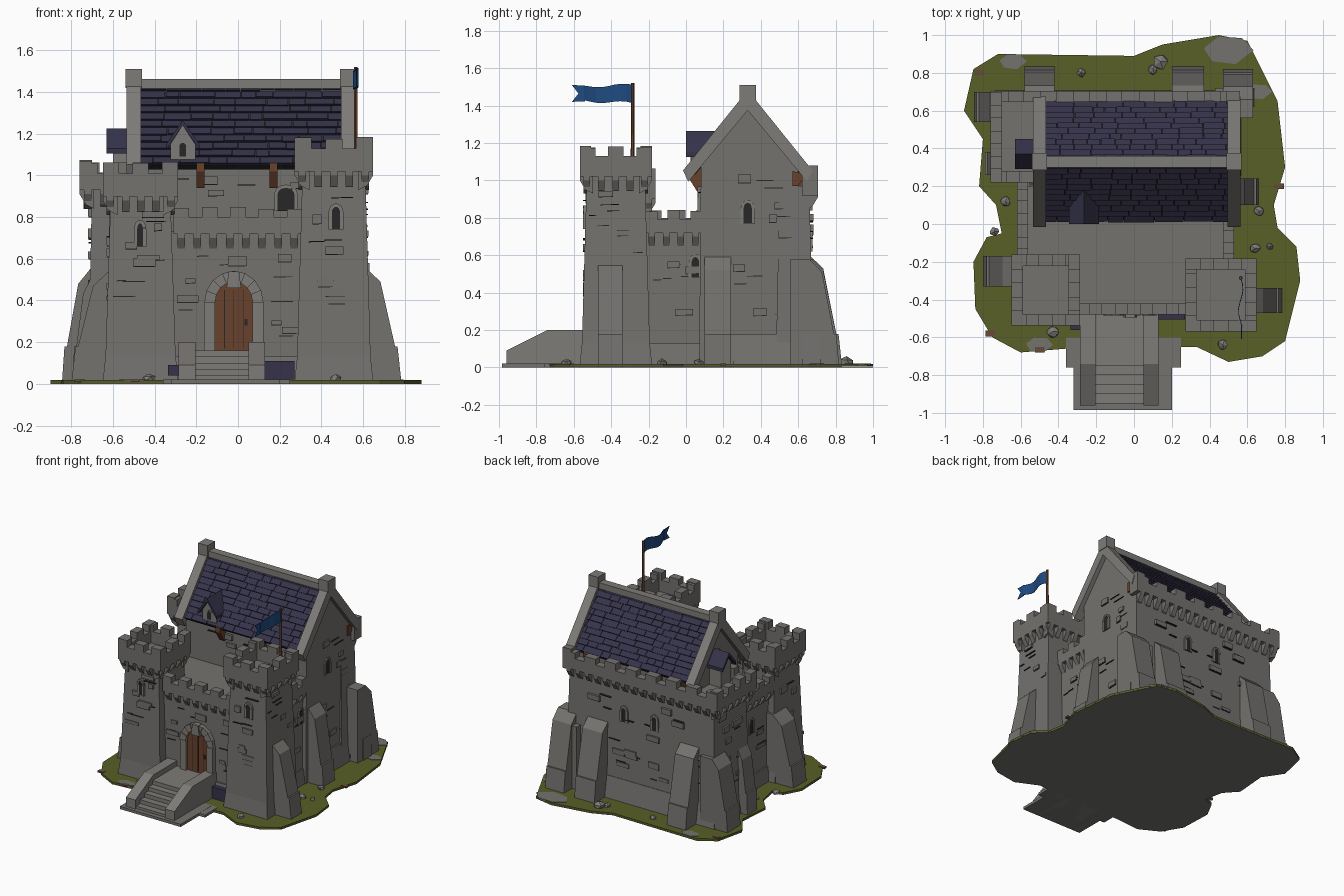
import bpy, bmesh, math, random
from mathutils import Vector

random.seed(4)
if "Cube" in bpy.data.objects:
    bpy.data.objects.remove(bpy.data.objects["Cube"])


def material(name, *rgb):
    m = bpy.data.materials.new(name)
    m.use_nodes = True
    m.diffuse_color = (*rgb, 1)
    m.node_tree.nodes["Principled BSDF"].inputs["Base Color"].default_value = (*rgb, 1)
    return m


STONE = material("stone", .175, .168, .158)
TRIM = material("trim stone", .21, .20, .188)
INK = material("dark joint", .022, .02, .02)
SLATE = material("slate", .035, .032, .066)
WOOD = material("wood", .14, .052, .024)
GRASS = material("grass", .098, .115, .02)
CLOTH = material("blue cloth", .014, .07, .22)
EARTH = material("earth", .13, .07, .04)

# Each side: direction along the wall, outward direction
SIDES = {"S": (Vector((1, 0, 0)), Vector((0, -1, 0))), "N": (Vector((1, 0, 0)), Vector((0, 1, 0))),
         "E": (Vector((0, 1, 0)), Vector((1, 0, 0))), "W": (Vector((0, 1, 0)), Vector((-1, 0, 0)))}


def solid(bm, a, b):
    a, b = [bm.verts.new(p) for p in a], [bm.verts.new(p) for p in b]
    bm.faces.new(a)
    bm.faces.new(b[::-1])
    for i in range(len(a)):
        j = (i + 1) % len(a)
        bm.faces.new((a[i], b[i], b[j], a[j]))


def at(side, s, o, z):
    t, n = SIDES[side]
    return t * s + n * o + Vector((0, 0, z))


def prism(bm, side, s0, s1, profile):
    """Profile of (outward, height) run along the wall."""
    solid(bm, *[[at(side, s, o, z) for o, z in profile] for s in (s0, s1)])


def plate(bm, side, outline, o0, o1):
    """Outline of (along, height) pushed outward."""
    solid(bm, *[[at(side, s, o, z) for s, z in outline] for o in (o0, o1)])


def box(bm, x0, x1, y0, y1, z0, z1, flare=0):
    rings = []
    for z, f in ((z0, flare), (z1, 0)):
        rings.append([Vector(p) for p in ((x0 - f, y0 - f, z), (x1 + f, y0 - f, z),
                                          (x1 + f, y1 + f, z), (x0 - f, y1 + f, z))])
    solid(bm, *rings)


def finish(name, bm, mat):
    bmesh.ops.recalc_face_normals(bm, faces=bm.faces)
    me = bpy.data.meshes.new(name)
    bm.to_mesh(me)
    bm.free()
    me.materials.append(mat)
    ob = bpy.data.objects.new(name, me)
    bpy.context.collection.objects.link(ob)


def parapet(bm, side, s0, s1, o, z, low, high, count, corbels=True):
    prism(bm, side, s0, s1, [(o - .06, z), (o, z), (o, low), (o - .06, low)])
    step = (s1 - s0) / (count - .45)
    for i in range(count):
        a = s0 + i * step
        top = high - random.uniform(0, .012)
        prism(bm, side, a, a + step * .55, [(o - .06, low), (o, low), (o, top), (o - .06, top)])
    n = round((s1 - s0) / .075)
    for i in range(n if corbels else 0):
        a = s0 + (i + .25) * (s1 - s0) / n
        prism(bm, side, a, a + .036, [(o - .07, z - .09), (o - .03, z - .07), (o, z - .02), (o, z), (o - .07, z)])


def buttress(bm, side, s0, s1, wall, base, top):
    mid = wall + .42 * (base - wall)
    low = wall + .82 * (base - wall)
    prism(bm, side, s0, s1, [(wall - .1, 0), (base, 0), (low + .012, .18), (low, .18),
                             (mid, top - .07), (wall, top), (wall - .1, top)])


def arch(c, z0, half, spring, rise):
    return [(c - half, z0)] + [(c - half * math.cos(a), spring + rise * math.sin(a))
                               for a in [math.pi * i / 8 for i in range(9)]] + [(c + half, z0)]


def arched_opening(name, side, c, z0, half, spring, rise, o, rim, fill):
    inner, outer = arch(c, z0, half, spring, rise), arch(c, z0, half + rim, spring, rise + rim)
    bm = bmesh.new()
    for i in range(len(inner) - 1):
        d = .03 if i % 2 else .022
        plate(bm, side, [inner[i], inner[i + 1], outer[i + 1], outer[i]], o - .04, o + d * min(1, rim * 20))
    finish(name + "_surround", bm, TRIM)
    bm = bmesh.new()
    plate(bm, side, inner, o - .03, o + .004)
    finish(name, bm, fill)


# Ground and path
outline = [(-.85, .82), (-.72, .9), (0, .89), (.15, .95), (.45, 1), (.6, .97), (.66, .85), (.76, .65),
           (.8, .3), (.74, .1), (.76, -.02), (.86, -.12), (.88, -.3), (.8, -.62), (.68, -.7), (.5, -.73),
           (.33, -.65), (-.36, -.66), (-.6, -.68), (-.75, -.6), (-.84, -.45), (-.85, -.2), (-.78, -.07),
           (-.7, -.05), (-.73, .1), (-.82, .2), (-.8, .45), (-.9, .6)]
bm = bmesh.new()
solid(bm, *[[Vector((x, y, z)) for x, y in outline] for z in (.004, .018)])
finish("grass_ground", bm, GRASS)
bm = bmesh.new()
solid(bm, *[[Vector((x, y, z)) for x, y in outline] for z in (0, .0035)])
box(bm, -.32, .2, -.985, -.6, 0, .021)
box(bm, -.36, .25, -.76, -.6, 0, .02)
for x, y, r in ((.5, .92, .11), (-.64, .86, .06), (.66, .7, .06), (-.5, -.64, .06)):
    solid(bm, *[[Vector((x + r * 1.2 * math.cos(i), y + r * .7 * math.sin(i), z)) for i in range(6)] for z in (.01, .021)])
finish("stone_path_and_patches", bm, STONE)
bm = bmesh.new()
for x, y in ((-.82, .8), (-.76, -.58), (-.5, -.665), (.77, .2)):
    box(bm, x - .025, x + .025, y - .015, y + .015, .01, .022)
finish("bare_earth", bm, EARTH)
bm = bmesh.new()
for x, y, r in ((.14, .86, .045), (-.28, .8, .025), (.47, -.64, .03), (-.43, -.57, .035), (.66, .07, .03),
                (.72, -.12, .02), (-.74, -.04, .025), (-.68, .12, .03), (.1, .82, .03), (.64, -.13, .03)):
    new = bmesh.ops.create_icosphere(bm, subdivisions=1, radius=r)["verts"]
    for v in new:
        v.co = v.co * random.uniform(.8, 1.15) + Vector((x, y, .02))
        v.co.z = max(v.co.z, .012)
finish("loose_rocks", bm, TRIM)

# Walls: terrace, keep with gables, rear wall, corner block
bm = bmesh.new()
box(bm, -.57, .5, -.45, .2, 0, .73)
box(bm, -.58, .51, -.46, .2, 0, .13, .015)
prism(bm, "N", -.5, .53, [(.07, 0), (.08, 1.08), (.33, 1.41), (.6, 1.07), (.6, 0)])
box(bm, .3, .54, .22, .64, 0, .18, .02)
box(bm, -.7, .53, .5, .66, 0, .97, .02)
box(bm, -.7, -.45, .27, .66, 0, .97, .02)
box(bm, -.71, .54, .28, .68, 0, .18, .03)
finish("castle_walls", bm, STONE)

# Front towers
for name, x0, x1, y0, y1, z, top in (("right_tower", -.61, -.325, -.5, -.2, .9, 1.065),
                                     ("left_tower", .31, .61, -.53, -.22, 1.02, 1.185)):
    bm = bmesh.new()
    box(bm, x0, x1, y0, y1, 0, z + .02, .03)
    box(bm, x0 - .02, x1 + .02, y0 - .02, y1 + .02, 0, .19, .02)
    e = .038
    for side, a, b, o in (("S", x0, x1, -y0), ("N", x0, x1, y1), ("E", y0, y1, x1), ("W", y0, y1, -x0)):
        parapet(bm, side, a - e, b + e, o + e, z, top - .055, top, 3)
    finish(name, bm, STONE)

# Battlements
bm = bmesh.new()
parapet(bm, "S", -.31, .31, .48, .72, .8, .85, 5)
parapet(bm, "E", -.22, .09, .53, .72, .79, .845, 3)
parapet(bm, "W", -.2, .25, .62, .72, .8, .85, 4)
parapet(bm, "N", -.76, .55, .705, .93, 1.015, 1.07, 8)
parapet(bm, "W", .22, .7, .76, .93, 1.01, 1.075, 4)
parapet(bm, "S", -.76, -.52, -.22, .93, 1.01, 1.07, 2)
box(bm, .49, .56, .62, .705, .92, 1.08)
finish("battlements", bm, STONE)

# Buttresses
bm = bmesh.new()
for args in (("E", -.47, -.34, .61, .785, .56), ("E", .1, .24, .53, .66, .59), ("W", -.33, -.17, .62, .8, .54),
             ("W", .54, .7, .71, .845, .55), ("W", .26, .38, .71, .79, .5), ("N", -.58, -.42, .66, .835, .6),
             ("N", .2, .37, .66, .835, .59), ("N", .47, .63, .66, .82, .58), ("E", .62, .72, .53, .64, .5)):
    buttress(bm, *args)
finish("buttresses", bm, STONE)

# Entrance stairs
bm = bmesh.new()
for i in range(5):
    box(bm, -.22, .06, -.95 + i * .05, -.45, 0, .04 + i * .03)
for x in (-.285, .05):
    prism(bm, "S", x, x + .08, [(.44, 0), (.96, 0), (.96, .09), (.74, .2), (.44, .2)])
finish("entrance_stairs", bm, TRIM)

# Door and windows
arched_opening("door", "S", -.02, .16, .09, .39, .1, .455, .052, WOOD)
bm = bmesh.new()
plate(bm, "S", [(-.045, .54), (.005, .54), (.015, .46), (-.055, .46)][::-1], .43, .495)
finish("keystone", bm, TRIM)
bm = bmesh.new()
for x in (-.065, -.02, .025):
    box(bm, x - .002, x + .002, -.461, -.45, .17, .45)
box(bm, .03, .045, -.464, -.45, .28, .31)
finish("door_joints", bm, INK)
for i, (side, c, z, w, o) in enumerate((("S", .47, .74, .02, .541), ("E", .33, .77, .022, .53), ("E", .05, .48, .02, .5),
                                        ("S", .23, .83, .04, -.072), ("S", -.47, .66, .014, .512), ("N", -.2, .62, .018, .668),
                                        ("N", .06, .62, .018, .668), ("W", .02, .45, .018, .57), ("W", .33, 1.08, .02, .5))):
    arched_opening("window_%d" % i, side, c, z, w, z + .08, .03, o, .016, INK)

# Main roof: dark underlay with staggered slates
R, EAVE, RIDGE, MID = .31, 1.05, 1.435, .33


def slope(sign, t, lift):
    return (MID + sign * R * (1 - t) + sign * lift * .78, EAVE + (RIDGE - EAVE) * t + lift * .62)


under, slates, coping = bmesh.new(), bmesh.new(), bmesh.new()
for sign in (-1, 1):
    prism(under, "N", -.47, .5, [slope(sign, 0, 0), slope(sign, 1, 0), (MID, RIDGE - .05), slope(sign, 0, -.035)])
    rows = 11
    for r in range(rows):
        x = -.475
        while x < .5:
            end = min(x + random.uniform(.06, .17), .5)
            t0, t1 = (r + random.uniform(0, .14)) / rows, (r + 1.05) / rows
            prism(slates, "N", x, end - .003, [slope(sign, t0, .014), slope(sign, t1, .004),
                                               slope(sign, t1, -.003), slope(sign, t0, -.003)])
            x = end
    # Gable copings
    for x in (-.535, .495):
        prism(coping, "N", x, x + .07, [slope(sign, -.04, .03), slope(sign, 1, .03), (MID, 1.47),
                                        (MID, RIDGE - .06), slope(sign, -.1, -.03)])
for x in (-.54, .49):
    box(coping, x, x + .08, .285, .375, 1.42, 1.51)
box(coping, -.47, .5, .3, .36, 1.4, 1.463)
finish("roof_underlay", under, INK)

# Dormer over the front, porch roof on the side
walls = bmesh.new()
for side, c, w, z0, eave, top, back, front in (("S", -.265, .06, 1.05, 1.15, 1.24, -.2, -.03),
                                               ("W", .37, .06, .97, 1.13, 1.2, .48, .6)):
    plate(walls, side, [(c - w, z0), (c - w, eave), (c, top), (c + w, eave), (c + w, z0)], back, front)
    for k in (-1, 1):
        e = c + k * (w + .02)
        plate(slates, side, [(e, eave - .025), (c, top), (c, top + .025), (e, eave)], back, front + .03)
finish("dormer_walls", walls, TRIM)
arched_opening("dormer_window", "S", -.265, 1.09, .016, 1.14, .016, -.03, .008, INK)
finish("roof_slates", slates, SLATE)
finish("gable_copings", coping, TRIM)

# Timber brackets under the eaves
bm = bmesh.new()
for x in (-.2, .15):
    prism(bm, "S", x, x + .04, [(-.09, .94), (-.06, .94), (-.01, 1.02), (-.01, 1.06), (-.09, 1.07)])
for i in range(5):
    x = -.42 + i * .2
    prism(bm, "N", x, x + .04, [(.59, .95), (.62, .95), (.655, 1.02), (.655, 1.05), (.59, 1.07)])
prism(bm, "N", .5, .54, [(.57, .97), (.6, .97), (.64, 1.03), (.57, 1.05)])
# Flag pole
bmesh.ops.create_cone(bm, cap_ends=True, segments=6, radius1=.011, radius2=.009, depth=.5)
for v in bm.verts[-12:]:
    v.co += Vector((.565, -.285, 1.27))
finish("timbers_and_flag_pole", bm, WOOD)

# Swallow-tailed flag, rippling along its length
bm = bmesh.new()
for i in range(8):
    rings = []
    for j in (i, i + 1):
        t = j / 8
        y, wave = -.285 - .26 * t, .012 * math.sin(t * 7)
        rings.append([Vector((.565 + wave + d, y, 1.462 + h + wave * .6)) for d, h in
                      ((-.002, -.048 + .01 * t), (.002, -.048 + .01 * t), (.002, .05 - .01 * t), (-.002, .05 - .01 * t))])
    solid(bm, *rings)
for k in (-1, 1):
    plate(bm, "E", [(-.54, 1.465), (-.54, 1.465 + k * .042), (-.61, 1.465 + k * .045), (-.575, 1.465)], .567, .571)
finish("flag", bm, CLOTH)

# Fallen slates at the wall foot
bm = bmesh.new()
box(bm, .13, .27, -.505, -.47, .02, .11)
box(bm, -.335, -.285, -.56, -.47, .04, .09)
box(bm, .55, .572, .56, .61, .04, .07)
finish("fallen_slates", bm, SLATE)

# Raised stones and mortar joints scattered over the walls
joints, stones = bmesh.new(), bmesh.new()
for side, s0, s1, z0, z1, o, n in (("S", -.3, .3, .56, .62, .45, 3), ("S", -.3, -.19, .15, .6, .45, 5), ("S", .14, .3, .15, .6, .45, 6),
                                   ("S", -.6, -.33, .25, .82, .513, 12), ("S", .32, .6, .25, .92, .543, 12),
                                   ("E", -.52, -.23, .6, .92, .618, 7), ("E", .25, .6, .2, 1.05, .53, 14), ("E", -.18, .08, .15, .6, .5, 7),
                                   ("N", -.65, .5, .2, .82, .673, 30), ("W", .3, .64, .2, .85, .71, 12),
                                   ("W", -.48, -.22, .25, .82, .622, 10), ("W", -.15, .25, .15, .6, .57, 10), ("S", -.45, .5, .86, 1, -.07, 6)):
    for i in range(n):
        w, h = random.uniform(.04, .11), random.uniform(.025, .05)
        s, z = random.uniform(s0, s1 - w), random.uniform(z0, z1)
        plate(joints, side, [(s, z), (s + w, z + .002), (s + w, z + .006), (s, z + .005)], o - .02, o + .007)
        if i % 2:
            plate(stones, side, [(s, z + .005), (s + w, z + .006), (s + w, z + h), (s, z + h)], o - .02, o + .009)
finish("mortar_joints", joints, INK)
finish("raised_stones", stones, STONE)
